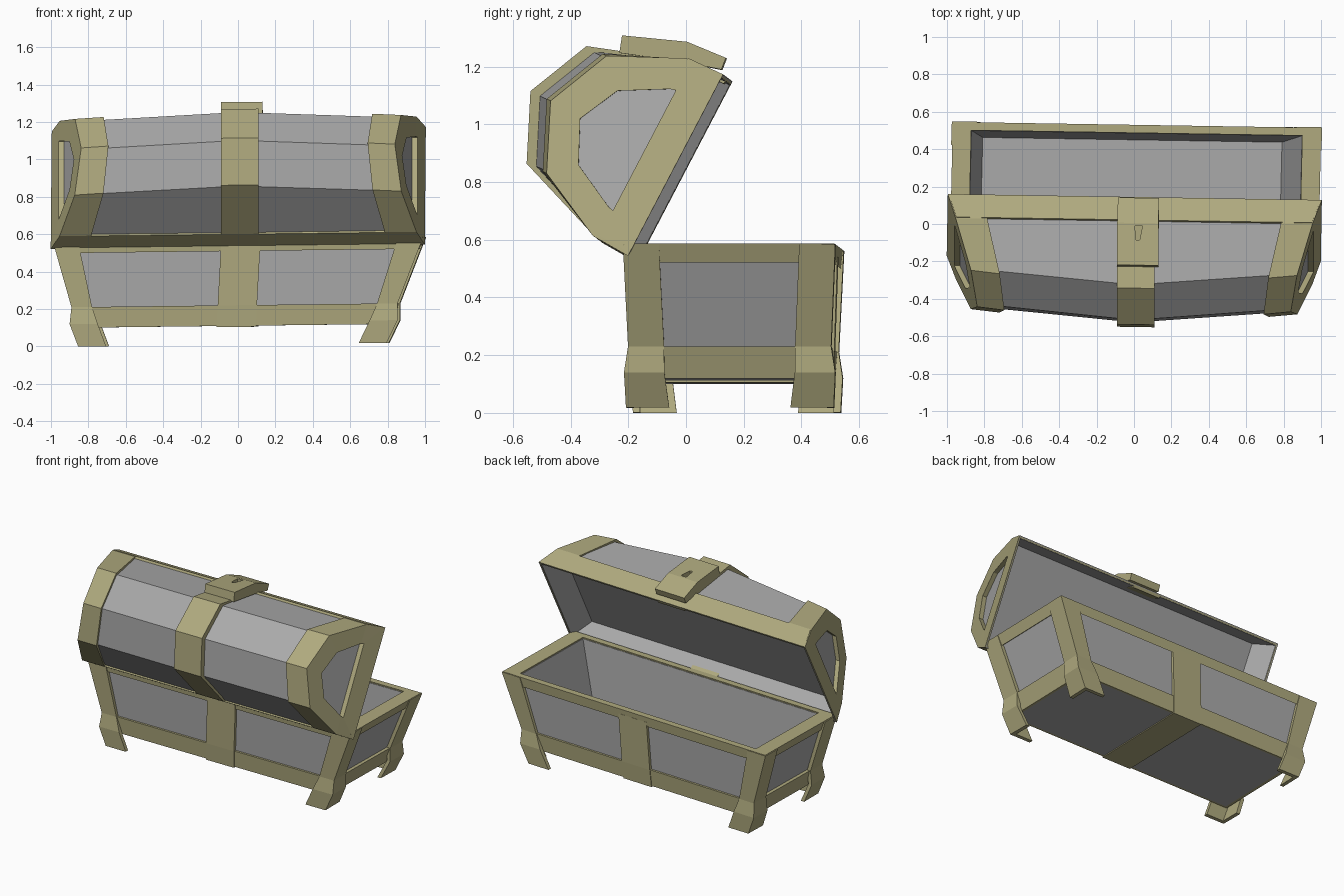
import bpy, bmesh

if "Cube" in bpy.data.objects:
    bpy.data.objects.remove(bpy.data.objects["Cube"])

OLIVE = bpy.data.materials.new("olive_trim")
OLIVE.diffuse_color = (0.43, 0.40, 0.21, 1)
OLIVE.use_nodes = True
OLIVE.node_tree.nodes["Principled BSDF"].inputs["Base Color"].default_value = OLIVE.diffuse_color
GREY = bpy.data.materials.new("grey_panel")
GREY.diffuse_color = (0.40, 0.40, 0.40, 1)
GREY.use_nodes = True
GREY.node_tree.nodes["Principled BSDF"].inputs["Base Color"].default_value = GREY.diffuse_color
YC = 0.165                      # centre of the tub in y
HY, HZ = -0.185, 0.522          # hinge line of the open lid


def skew(p):
    """The slight hand-made lean of the whole chest."""
    x, y, z = p
    lean = 0.03 * max(0, 1 - z / 0.55) - 0.03 * max(0, y)
    return (x - lean, y - 0.016 * x, max(0, z + 0.012 * x + 0.01))


def loft(name, rings, mat=GREY, loop=False, cyclic=True, flip=False, caps=(True, True)):
    """Skin rings of points; loop joins last ring to first, cyclic closes each ring."""
    bm = bmesh.new()
    v = [[bm.verts.new(skew(p)) for p in r] for r in rings]
    n, m = len(v), len(v[0])
    for i in range(n if loop else n - 1):
        a, b = v[i], v[(i + 1) % n]
        for j in range(m if cyclic else m - 1):
            k = (j + 1) % m
            bm.faces.new((a[j], a[k], b[k], b[j]))
    if not loop:
        if caps[0]:
            bm.faces.new(v[0])
        if caps[1]:
            bm.faces.new(v[-1])
    elif not cyclic:
        bm.faces.new([r[0] for r in v])
        bm.faces.new([r[-1] for r in v])
    bmesh.ops.recalc_face_normals(bm, faces=bm.faces)
    if flip:
        bmesh.ops.reverse_faces(bm, faces=bm.faces)
    me = bpy.data.meshes.new(name)
    bm.to_mesh(me)
    bm.free()
    me.materials.append(mat)
    ob = bpy.data.objects.new(name, me)
    bpy.context.collection.objects.link(ob)
    return ob


def rect(hx, hy, z):
    return [(sx * hx, YC + sy * hy, z) for sx, sy in ((-1, -1), (1, -1), (1, 1), (-1, 1))]


def lid(x, u, v):
    """Lid coordinates: u along the rim from the hinge, v away from the rim."""
    return (x, HY + 0.464 * u - 0.886 * v, HZ + 0.886 * u + 0.464 * v)


# --- Tub ---
loft("tub_body", [rect(.82, .325, .1), rect(.845, .333, .21), rect(.957, .345, .54),
                  rect(.957, .345, .555), rect(.884, .321, .555), rect(.80, .285, .14)])
loft("tub_rim", [rect(.96, .358, .50), rect(.985, .365, .565),
                 rect(.885, .322, .565), rect(.888, .325, .55)], OLIVE, loop=True)
loft("tub_base_band", [rect(.835, .338, .10), rect(.868, .347, .21),
                       rect(.838, .328, .21), rect(.81, .318, .10)], OLIVE, loop=True)

# Corner posts with flared feet, L-shaped in section
LEVELS = [(.99, .368, .562, .135, .125), (.872, .352, .21, .11, .125),
          (.877, .366, .12, .15, .14), (.825, .36, -.001, .15, .15)]
for sx in (-1, 1):
    for sy in (-1, 1):
        rings = []
        for hx, hy, z, a, b in LEVELS:
            t = 0.025
            sec = [(hx, hy), (hx - a, hy), (hx - a, hy - t), (hx - t, hy - t), (hx - t, hy - b), (hx, hy - b)]
            rings.append([(sx * x, YC + sy * y, z) for x, y in sec])
        loft("corner_post", rings, OLIVE)

# Strap around front, underside and back of the tub
out = [(-.362, .53), (-.351, .21), (-.342, .094), (.342, .094), (.351, .21), (.362, .53)]
inn = [(-.34, .53), (-.33, .21), (-.32, .11), (.32, .11), (.33, .21), (.34, .53)]
loft("tub_strap", [[(x, YC + y, z) for y, z in pr]
                   for x, pr in ((-.09, inn), (-.09, out), (.12, out), (.12, inn))],
     OLIVE, loop=True, cyclic=False)

# --- Lid ---
PROFILE = [(0, 0), (.005, .14), (.123, .385), (.352, .49), (.58, .39), (.70, .14), (.71, 0)]
PANEL = [(.115, .12), (.12, .14), (.2, .3), (.345, .37), (.49, .3), (.58, .14), (.585, .12)]
half = lambda v: 1 - 0.33 * v            # lid end planes lean inwards


def scaled(k, bulge=0.0):
    return [(.355 + (u - .355) * k, v * k + (bulge if v > .3 else 0)) for u, v in PROFILE]


IN, MID = scaled(.965), scaled(1.0, .092)
MID_IN, MID_BODY = scaled(.93, .065), scaled(.97, .08)

loft("lid_body", [[lid(s * (half(v) - .018), u, v) for u, v in pr]
                  for s, pr in ((-1, IN), (0, MID_BODY), (1, IN))], cyclic=False,
     caps=(False, False))


def lid_rect(hx, u0, u1, v):
    return [lid(-hx, u0, v), lid(hx, u0, v), lid(hx, u1, v), lid(-hx, u1, v)]


# Shallow tray-like inside of the lid
loft("lid_lining", [lid_rect(.997, .002, .708, -.001), lid_rect(.985, .016, .694, .002),
                    lid_rect(.905, .04, .67, .13)], flip=True, caps=(False, True))

for s in (-1, 1):
    # Sunken end panel and the frame round it
    loft("lid_end_panel", [[lid(s * (half(v) - d), u, v) for u, v in PANEL] for d in (.045, .03)])
    loft("lid_end_frame", [[lid(s * (half(v) - d), u, v) for u, v in pr]
                           for pr, d in ((PANEL, .04), (PANEL, 0), (PROFILE, 0), (IN, .012))],
         OLIVE, loop=True)
    # Strap following the curve at each end
    edge = lambda v: .82 - .25 * v
    loft("lid_end_strap", [[lid(s * f(v), u, v) for u, v in pr]
                           for f, pr in ((half, IN), (half, PROFILE), (edge, scaled(1.0, .018)), (edge, IN))],
         OLIVE, loop=True, cyclic=False)

# Bands along the two long rims
for name, m in (("lid_back_rim", lambda u: u), ("lid_front_rim", lambda u: .71 - u)):
    sec = [(0, 0), (.006, .135), (.028, .135), (.014, 0)]
    loft(name, [[lid(s * (half(v) - .005), m(u), v) for u, v in sec] for s in (-1, 1)], OLIVE)

# Centre strap over the lid
loft("lid_strap", [[lid(x, u, v) for u, v in pr] for x, pr in
                   ((-.09, MID_IN), (-.09, MID), (.11, MID), (.11, MID_IN))],
     OLIVE, loop=True, cyclic=False)

# Hasp with keyhole
HASP = [(.612, .37), (.67, .39), (.755, .18), (.768, .035), (.725, .03), (.69, .15)]
hasp = loft("hasp", [[lid(x, u, v) for u, v in HASP] for x in (-.09, .13)], OLIVE)
hole = [(.005, -.01), (.045, -.01), (.03, -.085), (.01, -.085)]
cutter = loft("keyhole_cutter", [[(x, y, z) for x, y in hole] for z in (1.25, 1.4)])
cutter.hide_render = True
cutter.hide_viewport = True
mod = hasp.modifiers.new("keyhole", "BOOLEAN")
mod.object = cutter
mod.operation = "DIFFERENCE"
mod.solver = "EXACT"
